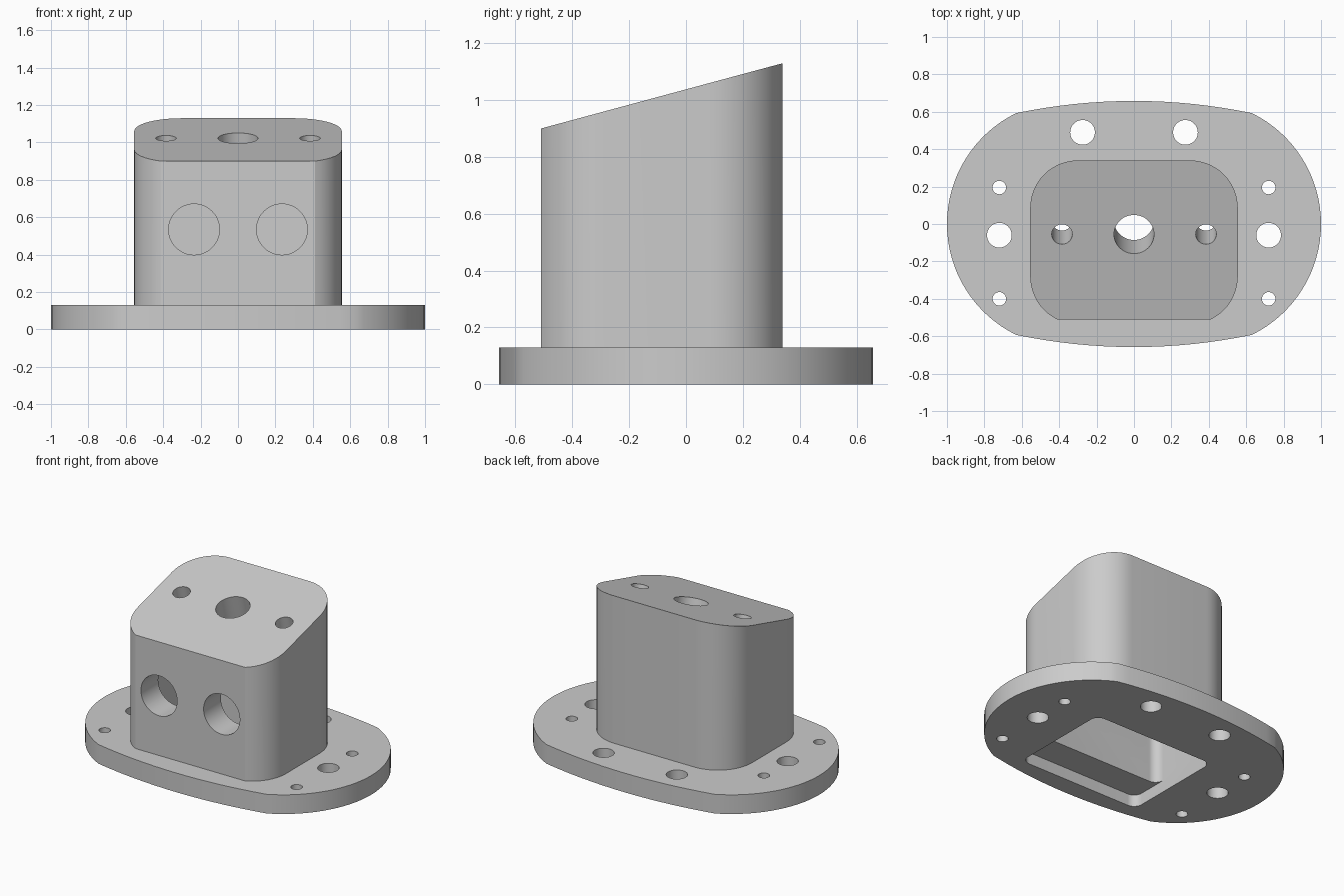
import bpy
import bmesh
from math import cos, sin, pi, radians, sqrt, atan2
from mathutils import Matrix

if "Cube" in bpy.data.objects:
    bpy.data.objects.remove(bpy.data.objects["Cube"])

grey = bpy.data.materials.new("machined grey")
grey.use_nodes = True
colour = (0.6, 0.6, 0.6, 1)
grey.diffuse_color = colour
grey.node_tree.nodes["Principled BSDF"].inputs["Base Color"].default_value = colour

FLANGE_TOP = 0.13
FRONT = -0.51
SLOPE = 0.27


def slanted(y):
    """Height of the sloping top at depth y."""
    return 0.9 + SLOPE * (y - FRONT)


def rounded_rect(half_x, y0, y1, r, steps=14):
    points = []
    corners = [(half_x - r, y1 - r), (r - half_x, y1 - r),
               (r - half_x, y0 + r), (half_x - r, y0 + r)]
    for i, (cx, cy) in enumerate(corners):
        for k in range(steps + 1):
            a = (i + k / steps) * pi / 2
            points.append((cx + r * cos(a), cy + r * sin(a)))
    return points


def flange_outline():
    """Round ends joined by shallow arcs."""
    r, cx, x, y_mid = 0.66, 0.34, 0.63, 0.658
    y = sqrt(r * r - (x - cx) ** 2)
    a = atan2(y, x - cx)
    right = [(cx + r * cos(t), r * sin(t))
             for t in (-a + 2 * a * k / 32 for k in range(33))]
    top = [(x * (1 - k / 8), y_mid - (y_mid - y) * (1 - k / 8) ** 2)
           for k in range(1, 16)]
    half = right + top
    return half + [(-px, -py) for px, py in half]


def prism(name, outline, z0, top):
    """Extrude an outline from z0 up to the height top(y)."""
    bm = bmesh.new()
    low = [bm.verts.new((x, y, z0)) for x, y in outline]
    high = [bm.verts.new((x, y, top(y))) for x, y in outline]
    bm.faces.new(low)
    bm.faces.new(high)
    for i in range(len(low)):
        j = (i + 1) % len(low)
        bm.faces.new((low[i], low[j], high[j], high[i]))
    return finish(name, bm)


def drill(centre, r, depth, tilt=0.0):
    """Cylindrical cutter, tilted about x."""
    bm = bmesh.new()
    bmesh.ops.create_cone(bm, cap_ends=True, segments=48, radius1=r, radius2=r,
                          depth=depth, matrix=Matrix.Translation(centre) @ Matrix.Rotation(tilt, 4, "X"))
    return finish("drill", bm)


def finish(name, bm):
    bmesh.ops.recalc_face_normals(bm, faces=bm.faces)
    mesh = bpy.data.meshes.new(name)
    bm.to_mesh(mesh)
    bm.free()
    mesh.materials.append(grey)
    ob = bpy.data.objects.new(name, mesh)
    bpy.context.collection.objects.link(ob)
    return ob


def select(ob):
    bpy.ops.object.select_all(action="DESELECT")
    ob.select_set(True)
    bpy.context.view_layer.objects.active = ob


def cut(target, cutters):
    select(target)
    for cutter in cutters:
        cutter.hide_render = True
        mod = target.modifiers.new("cut", "BOOLEAN")
        mod.operation = "DIFFERENCE"
        mod.solver = "EXACT"
        mod.object = cutter
        bpy.ops.object.modifier_apply(modifier=mod.name)
        bpy.data.objects.remove(cutter)
    bpy.ops.object.shade_smooth_by_angle(angle=radians(22))


def cavity():
    """Hollow core with a ceiling parallel to the sloping top."""
    return prism("core", rounded_rect(0.455, -0.325, 0.19, 0.06), -0.1,
                 lambda y: slanted(y) - 0.29)


# Mounting flange with bolt holes and a shallow pocket underneath
flange = prism("mounting_flange", flange_outline(), 0, lambda y: FLANGE_TOP)
cutters = [cavity(), prism("pocket", rounded_rect(0.455, -0.53, 0.19, 0.06),
                           -0.1, lambda y: 0.08)]
for side in (-1, 1):
    for x, y, r in [(0.275, 0.49, 0.066), (0.72, -0.06, 0.066),
                    (0.72, 0.195, 0.036), (0.72, -0.4, 0.036)]:
        cutters.append(drill((side * x, y, 0.06), r, 0.5))
cut(flange, cutters)

# Hollow housing with a flattened front and a sloping top
outline = [(x, max(y, FRONT)) for x, y in rounded_rect(0.555, -0.535, 0.34, 0.255)]
housing = prism("housing", outline, FLANGE_TOP, slanted)
tilt = atan2(SLOPE, 1)
cutters = [cavity()]
# Holes square to the sloping top
for x, r in [(0, 0.107), (-0.385, 0.055), (0.385, 0.055)]:
    cutters.append(drill((x, -0.055, slanted(-0.055)), r, 0.75, tilt))
# Twin ports in the front wall
for x in (-0.235, 0.235):
    cutters.append(drill((x, FRONT, 0.535), 0.136, 0.6, pi / 2))
cut(housing, cutters)
